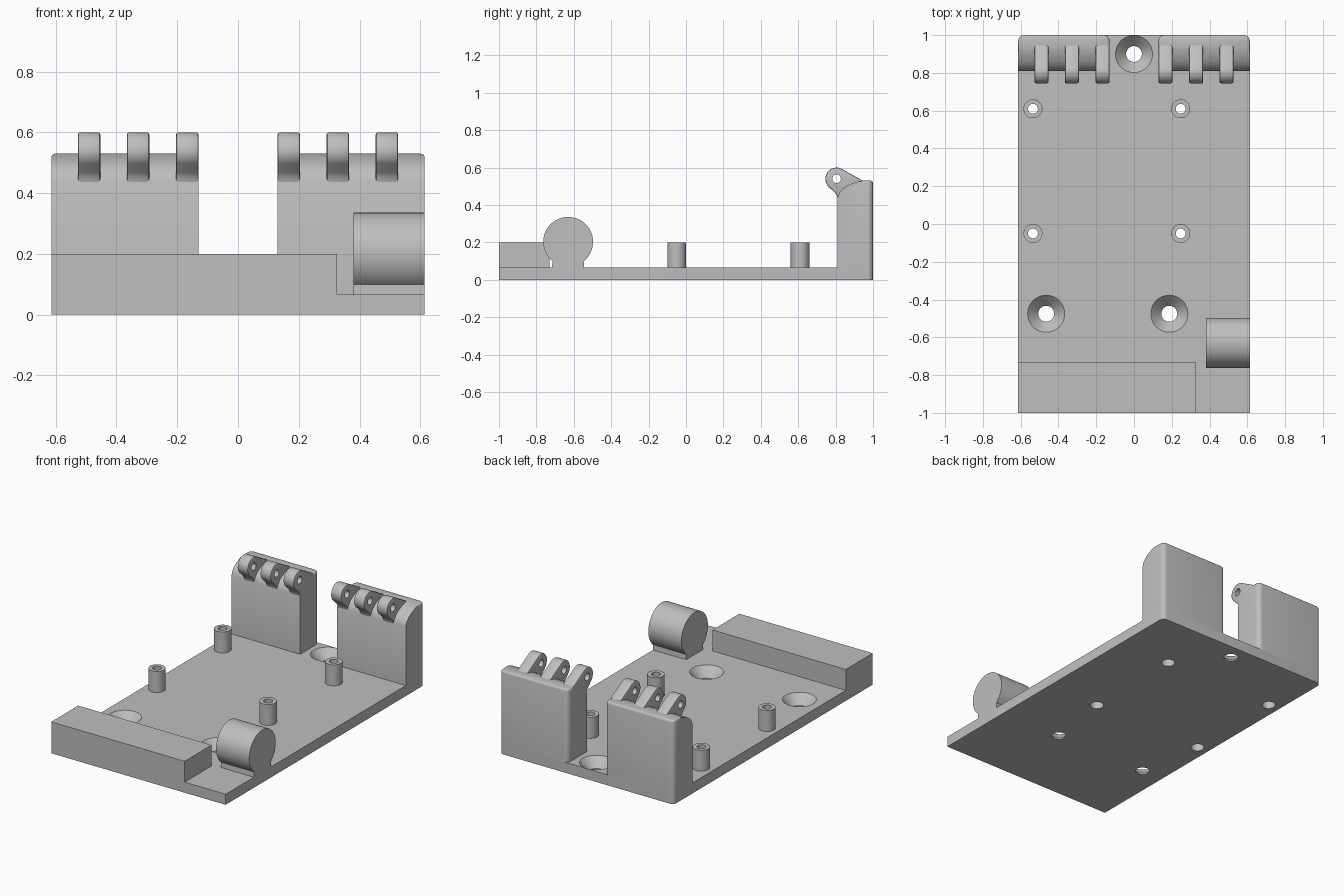
import bpy, bmesh, math
from mathutils import Matrix

cube = bpy.data.objects.get("Cube")
if cube:
    bpy.data.objects.remove(cube, do_unlink=True)

grey = bpy.data.materials.new("plain grey")
grey.use_nodes = True
COLOUR = (0.52, 0.52, 0.52, 1)
grey.diffuse_color = COLOUR
grey.node_tree.nodes["Principled BSDF"].inputs["Base Color"].default_value = COLOUR

HALF_W, PLATE = 0.613, 0.067


def finish(name, bm):
    bmesh.ops.recalc_face_normals(bm, faces=bm.faces[:])
    mesh = bpy.data.meshes.new(name)
    bm.to_mesh(mesh)
    bm.free()
    mesh.materials.append(grey)
    ob = bpy.data.objects.new(name, mesh)
    bpy.context.collection.objects.link(ob)
    return ob


def box_bm(x0, x1, y0, y1, z0, z1):
    bm = bmesh.new()
    m = Matrix.Translation(((x0 + x1) / 2, (y0 + y1) / 2, (z0 + z1) / 2))
    bmesh.ops.create_cube(bm, size=1, matrix=m @ Matrix.Diagonal((x1 - x0, y1 - y0, z1 - z0, 1)))
    return bm


def prism_bm(profile, x0, x1):
    """Extrude a (y, z) profile along x."""
    bm = bmesh.new()
    face = bm.faces.new([bm.verts.new((x0, y, z)) for y, z in profile])
    new = bmesh.ops.extrude_face_region(bm, geom=[face])["geom"]
    bmesh.ops.translate(bm, verts=[v for v in new if isinstance(v, bmesh.types.BMVert)],
                        vec=(x1 - x0, 0, 0))
    return bm


def cone(name, x, y, z0, z1, r0, r1):
    bm = bmesh.new()
    bmesh.ops.create_cone(bm, cap_ends=True, segments=48, radius1=r0, radius2=r1, depth=z1 - z0,
                          matrix=Matrix.Translation((x, y, (z0 + z1) / 2)))
    return finish(name, bm)


def cut(ob, cutters):
    """Subtract the cutters, bake the result and discard the cutters."""
    for c in cutters:
        c.hide_render = True
        mod = ob.modifiers.new("cut", "BOOLEAN")
        mod.operation, mod.solver, mod.object = "DIFFERENCE", "EXACT", c
    bpy.context.view_layer.update()
    deps = bpy.context.evaluated_depsgraph_get()
    baked = bpy.data.meshes.new_from_object(ob.evaluated_get(deps))
    ob.modifiers.clear()
    ob.data = baked
    for c in cutters:
        bpy.data.objects.remove(c, do_unlink=True)


def smooth(ob, degrees=32):
    bpy.ops.object.select_all(action="DESELECT")
    ob.select_set(True)
    bpy.context.view_layer.objects.active = ob
    bpy.ops.object.shade_smooth_by_angle(angle=math.radians(degrees))


def arc(cy, cz, r, a0, a1, n):
    return [(cy + r * math.cos(math.radians(a0 + (a1 - a0) * i / n)),
             cz + r * math.sin(math.radians(a0 + (a1 - a0) * i / n))) for i in range(n + 1)]


# Base plate with rounded rear corners
bm = box_bm(-HALF_W, HALF_W, -1, 1, 0, PLATE)
rear = [e for e in bm.edges if all(v.co.y > 0.99 for v in e.verts)
        and abs(e.verts[0].co.z - e.verts[1].co.z) > 0.01]
bmesh.ops.bevel(bm, geom=rear, offset=0.03, segments=6, profile=0.5, affect="EDGES")
base = finish("base_plate", bm)

# Countersunk screw holes and holes under the standoffs
SCREWS = [(0, 0.9), (-0.465, -0.475), (0.187, -0.475)]
POSTS = [(x, y) for x in (-0.535, 0.247) for y in (0.61, -0.05)]
cutters = []
for x, y in SCREWS:
    cutters.append(cone("screw_bore", x, y, -0.05, 0.03, 0.042, 0.042))
    cutters.append(cone("countersink", x, y, 0.009, PLATE + 0.001, 0.042, 0.099))
for x, y in POSTS:
    cutters.append(cone("post_bore", x, y, -0.05, 0.1, 0.04, 0.04))
cut(base, cutters)
smooth(base)

# Hollow standoffs
for i, (x, y) in enumerate(POSTS):
    post = cone(f"standoff_{i + 1}", x, y, PLATE - 0.015, 0.2, 0.05, 0.05)
    cut(post, [cone("bore", x, y, -0.05, 0.3, 0.026, 0.026)])
    smooth(post)

# Raised block along the front edge
finish("front_block", box_bm(-HALF_W, 0.325, -1, -0.73, PLATE, 0.2))

# Horizontal barrel on a narrow neck
foot = math.degrees(math.asin(0.103 / 0.133))
barrel = [(-0.544, PLATE)] + arc(-0.63, 0.203, 0.133, -foot, 180 + foot, 56) + [(-0.716, PLATE)]
smooth(finish("side_barrel", prism_bm(barrel, 0.38, HALF_W)))

# Hinge walls and their knuckles, mirrored left and right
WALL = [(1, PLATE), (1, 0.53), (0.94, 0.53), (0.905, 0.522), (0.865, 0.505), (0.838, 0.487),
        (0.82, 0.466), (0.81, 0.44), (0.81, PLATE)]
KNUCKLE = (arc(0.805, 0.54, 0.06, 60, 225, 24)
           + [(0.795, 0.467), (0.805, 0.455), (0.81, 0.437), (0.84, 0.43), (0.94, 0.5), (0.945, 0.53)])
for side, s in (("left", 1), ("right", -1)):
    bm = prism_bm(WALL, s * 0.13, s * HALF_W)
    bmesh.ops.recalc_face_normals(bm, faces=bm.faces[:])
    uprights = [e for e in bm.edges if all(v.co.y > 0.99 for v in e.verts)
                and abs(e.verts[0].co.z - e.verts[1].co.z) > 0.1]
    bmesh.ops.bevel(bm, geom=uprights, offset=0.03, segments=6, profile=0.5, affect="EDGES")
    rim = [e for e in bm.edges if all(v.co.z > 0.529 for v in e.verts)
           and not all(v.co.y < 0.941 for v in e.verts)]
    bmesh.ops.bevel(bm, geom=rim, offset=0.013, segments=3, profile=0.5, affect="EDGES")
    smooth(finish(f"{side}_hinge_wall", bm))

    for i, x in enumerate((0.167, 0.329, 0.49)):
        bm = prism_bm(KNUCKLE, s * x - 0.037, s * x + 0.037)
        bmesh.ops.recalc_face_normals(bm, faces=bm.faces[:])
        rims = [e for e in bm.edges if abs(e.verts[0].co.x - e.verts[1].co.x) < 0.001]
        bmesh.ops.bevel(bm, geom=rims, offset=0.007, segments=2, profile=0.5, affect="EDGES")
        knuckle = finish(f"{side}_hinge_knuckle_{i + 1}", bm)
        pin = finish("pin_bore", prism_bm(arc(0.805, 0.54, 0.023, 0, 345, 23),
                                          s * x - 0.1, s * x + 0.1))
        cut(knuckle, [pin])
        smooth(knuckle)
